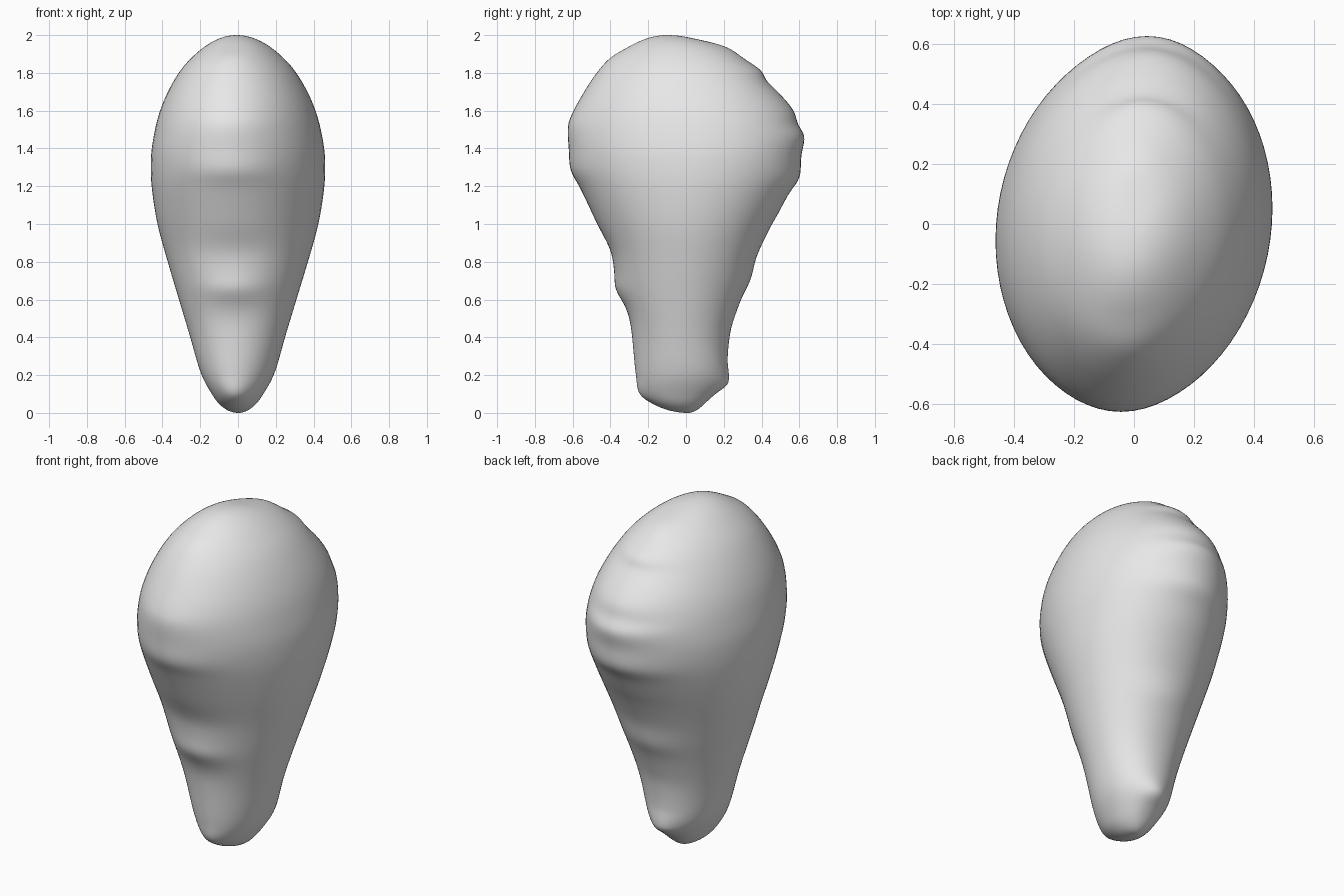
import bpy, bmesh, math

cube = bpy.data.objects.get("Cube")
if cube:
    bpy.data.objects.remove(cube, do_unlink=True)

RINGS, SIDES = 150, 72
SHEAR = 0.07          # slight twist of the depth axis

# Outline points as (height, offset)
half_width = [(0, 0), (.05, .1), (.1, .135), (.2, .19), (.4, .25), (.6, .31), (.8, .37),
              (1, .425), (1.2, .456), (1.3, .46), (1.4, .455), (1.6, .41),
              (1.8, .31), (1.9, .22), (2, 0)]
front = [(0, .01), (.05, -.18), (.1, -.245), (.2, -.265), (.4, -.285), (.5, -.3),
         (.57, -.325), (.62, -.355), (.66, -.375), (.75, -.38), (.86, -.4),
         (1, -.47), (1.2, -.565), (1.28, -.61), (1.39, -.62), (1.52, -.625),
         (1.59, -.6), (1.69, -.545), (1.79, -.48), (1.88, -.4), (1.94, -.3), (2, -.1)]
back = [(0, .01), (.05, .1), (.1, .155), (.15, .22), (.2, .227), (.28, .22),
        (.43, .235), (.53, .265), (.62, .3), (.7, .34), (.83, .375), (.98, .445),
        (1.05, .485), (1.17, .55), (1.24, .6), (1.36, .61), (1.47, .628),
        (1.52, .595), (1.6, .57), (1.69, .495), (1.76, .425), (1.81, .4),
        (1.87, .315), (1.94, .205), (1.98, .05), (2, -.1)]


def angle(z):
    return math.acos(max(-1, min(1, 1 - z)))


def sample(points):
    """Cubic interpolation of an outline, evenly spaced by polar angle."""
    a = [angle(z) for z, _ in points]
    v = [p[1] for p in points]
    last = len(a) - 1
    slope = [(v[min(i + 1, last)] - v[max(i - 1, 0)]) /
             (a[min(i + 1, last)] - a[max(i - 1, 0)]) for i in range(last + 1)]
    out, k = [], 0
    for r in range(RINGS + 1):
        t = math.pi * r / RINGS
        while k < last - 1 and t > a[k + 1]:
            k += 1
        h = a[k + 1] - a[k]
        u = (t - a[k]) / h
        w = u * u * (3 - 2 * u)
        out.append(v[k] * (1 - w) + v[k + 1] * w
                   + h * u * (1 - u) * ((1 - u) * slope[k] - u * slope[k + 1]))
    return out


def smooth(values, passes):
    """Relax a sampled outline, leaving its ends in place."""
    for _ in range(passes):
        values = [values[0]] + [(values[i - 1] + 2 * values[i] + values[i + 1]) / 4
                                for i in range(1, len(values) - 1)] + [values[-1]]
    return values


width = smooth(sample(half_width), 6)
front_line, back_line = smooth(sample(front), 2), smooth(sample(back), 2)
front_soft, back_soft = smooth(front_line, 60), smooth(back_line, 60)

# Body: stacked ellipses, with the ripples fading out towards the sides
bm = bmesh.new()
rings = []
for r in range(1, RINGS):
    z = 1 - math.cos(math.pi * r / RINGS)
    mid = (front_soft[r] + back_soft[r]) / 2
    ring = []
    for s in range(SIDES):
        p = math.tau * s / SIDES
        c, d = math.cos(p), math.sin(p)
        line, soft = (back_line, back_soft) if d > 0 else (front_line, front_soft)
        ripple = (line[r] - soft[r]) * abs(d) ** 7
        y = mid + abs(d) * (soft[r] - mid) + ripple
        ring.append(bm.verts.new((width[r] * c + SHEAR * y, y, z)))
    rings.append(ring)

for low, high in zip(rings, rings[1:]):
    for s in range(SIDES):
        n = (s + 1) % SIDES
        bm.faces.new((low[s], low[n], high[n], high[s]))

# Closed tips
bottom = bm.verts.new((0, front[0][1], 0))
top = bm.verts.new((0, front[-1][1], 2))
for s in range(SIDES):
    n = (s + 1) % SIDES
    bm.faces.new((bottom, rings[0][n], rings[0][s]))
    bm.faces.new((top, rings[-1][s], rings[-1][n]))
bmesh.ops.recalc_face_normals(bm, faces=bm.faces)

mesh = bpy.data.meshes.new("rippled_body")
bm.to_mesh(mesh)
bm.free()
mesh.shade_smooth()
body = bpy.data.objects.new("rippled_body", mesh)
bpy.context.collection.objects.link(body)

# Plain grey surface
grey = bpy.data.materials.new("plain_grey")
grey.use_nodes = True
colour = (0.8, 0.8, 0.8, 1)
grey.diffuse_color = colour
grey.node_tree.nodes["Principled BSDF"].inputs["Base Color"].default_value = colour
mesh.materials.append(grey)
